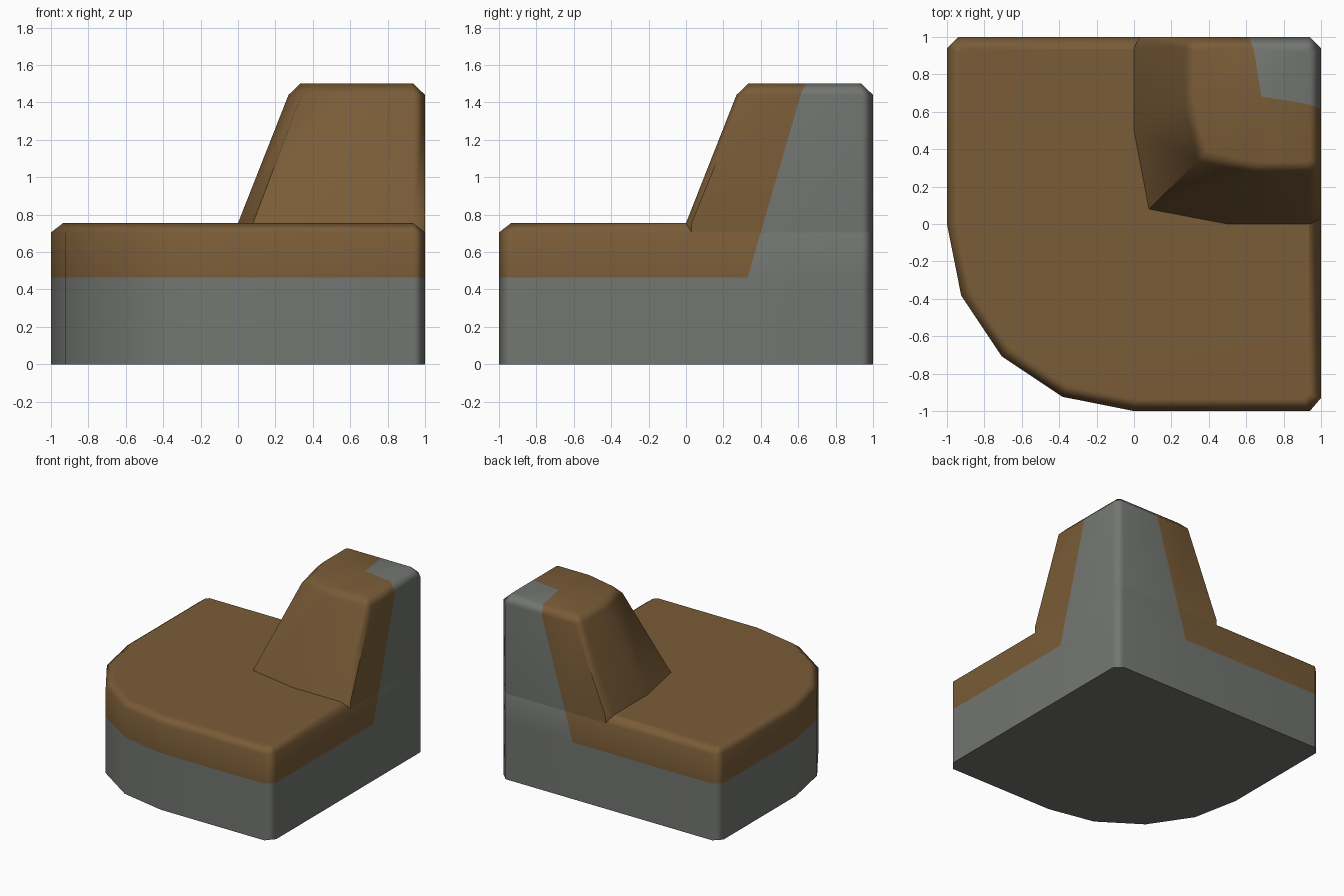
import bpy, bmesh, math
from mathutils import Vector

if "Cube" in bpy.data.objects:
    bpy.data.objects.remove(bpy.data.objects["Cube"])


def material(name, rgb):
    m = bpy.data.materials.new(name)
    m.diffuse_color = (*rgb, 1)
    m.use_nodes = True
    m.node_tree.nodes["Principled BSDF"].inputs["Base Color"].default_value = m.diffuse_color
    return m


EARTH = material("brown earth", (0.195, 0.107, 0.039))
STONE = material("grey stone", (0.171, 0.181, 0.165))
SLOPE = 0.29          # lean of the stone core
LAYER = 0.465         # height of the earth/stone boundary


def inset(pts, d):
    """Offset a counter-clockwise outline inwards with mitred corners."""
    out = []
    for i, p in enumerate(pts):
        p, a, b = Vector(p), Vector(pts[i - 1]), Vector(pts[(i + 1) % len(pts)])
        e, f = (p - a).normalized(), (b - p).normalized()
        n, m = Vector((-e.y, e.x)), Vector((-f.y, f.x))
        out.append(tuple(p + (n + m) * (d / (1 + n.dot(m)))))
    return out


def loft(bm, rings):
    """Join outlines of equal length, given as (z, points)."""
    loops = [[bm.verts.new((x, y, z)) for x, y in pts] for z, pts in rings]
    for lo, hi in zip(loops, loops[1:]):
        for i in range(len(lo)):
            j = (i + 1) % len(lo)
            bm.faces.new((lo[i], lo[j], hi[j], hi[i]))
    return loops


# planes bounding the stone core: (point, normal)
CORE = [(Vector((0.63, 1, 1.5)), Vector((0.31, 0.05, -0.31 * SLOPE))),
        (Vector((1, 0.63, 1.5)), Vector((0.05, 0.31, -0.31 * SLOPE)))]


def finish(bm, name):
    bm.normal_update()
    # cut the straight walls and the summit along the core planes
    for co, no in CORE:
        faces = [f for f in bm.faces if f.normal.x > 0.3 or f.normal.y > 0.3
                 or f.calc_center_median().z > 1.4]
        geom = set(faces)
        for f in faces:
            geom.update(f.edges)
            geom.update(f.verts)
        bmesh.ops.bisect_plane(bm, geom=list(geom), plane_co=co, plane_no=no, dist=1e-5)
    # stone below the layer line and inside the core, earth elsewhere
    for f in bm.faces:
        c = f.calc_center_median()
        in_core = all((c - co).dot(no) > 0 for co, no in CORE)
        wall = f.normal.x > 0.3 or f.normal.y > 0.3 or c.z > 1.4
        f.material_index = 1 if c.z < LAYER or (in_core and wall) else 0
    me = bpy.data.meshes.new(name)
    bm.to_mesh(me)
    bm.free()
    me.materials.append(EARTH)
    me.materials.append(STONE)
    ob = bpy.data.objects.new(name, me)
    bpy.context.collection.objects.link(ob)
    bpy.ops.object.select_all(action='DESELECT')
    ob.select_set(True)
    bpy.context.view_layer.objects.active = ob
    bpy.ops.object.shade_smooth_by_angle(angle=math.radians(60))
    wn = ob.modifiers.new("weighted normals", 'WEIGHTED_NORMAL')
    wn.keep_sharp = True


# upper cliff: foot and shoulder outlines
foot = [(1, 0.03), (1, 0.94), (0.94, 1), (0.03, 1), (0, 0.94),
        (0, 0.5), (0.08, 0.08), (0.5, 0), (0.94, 0)]
shoulder = [(1, 0.31), (1, 0.94), (0.94, 1), (0.31, 1), (0.27, 0.94),
            (0.27, 0.64), (0.34, 0.34), (0.64, 0.27), (0.94, 0.27)]

# lower ledge: square with one corner rounded in four steps
arc = [(math.cos(a), math.sin(a)) for a in
       (math.pi + i * math.pi / 8 for i in range(5))]
plan = [(1, -0.93), (1, 0.94), (0.94, 1), (-0.94, 1), (-1, 0.94)] + arc + [(0.94, -1)]
bm = bmesh.new()
rings = loft(bm, [(0, plan), (LAYER, plan), (0.705, plan), (0.755, inset(plan, 0.065))])
bm.faces.new(rings[0][::-1])
# flat top goes around the foot of the upper cliff
top = rings[3]
edge = [(0, 0.935), (0, 0.5), (0.08, 0.08), (0.5, 0), (0.935, 0)]
bm.faces.new(top[3:] + [top[0]] +
             [bm.verts.new((x, y, 0.755)) for x, y in reversed(edge)])
finish(bm, "lower_ledge")

# upper cliff with chamfered summit
bm = bmesh.new()
rings = loft(bm, [(0.705, foot), (0.755, foot), (1.44, shoulder),
                  (1.5, inset(shoulder, 0.062))])
bm.faces.new(rings[-1])
finish(bm, "upper_cliff")
